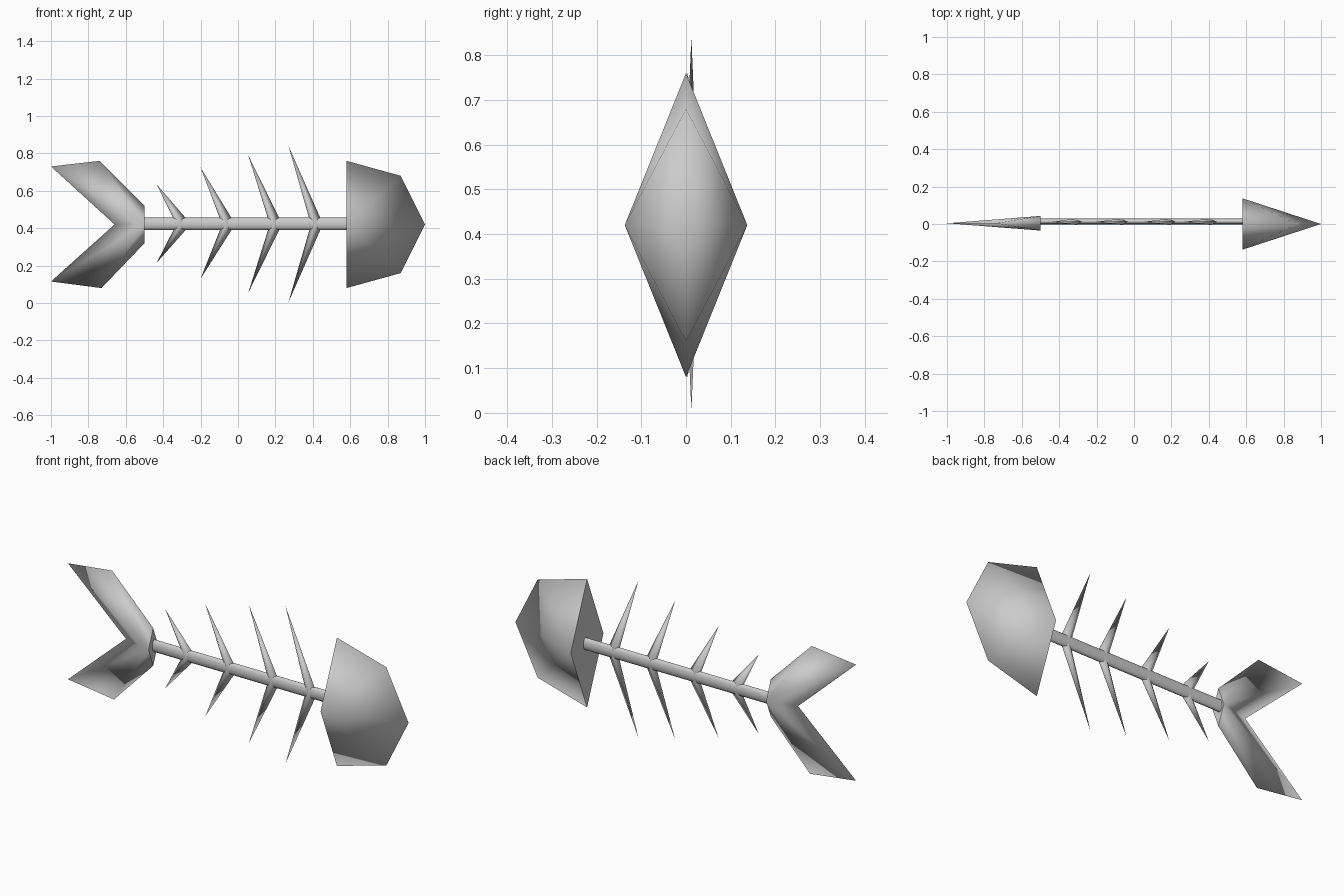
import bpy, bmesh, math
from mathutils import Matrix

cube = bpy.data.objects.get("Cube")
if cube:
    bpy.data.objects.remove(cube, do_unlink=True)

BONE = (0.6, 0.6, 0.6, 1)
bone = bpy.data.materials.new("bone grey")
bone.use_nodes = True
bone.diffuse_color = BONE
bone.node_tree.nodes["Principled BSDF"].inputs["Base Color"].default_value = BONE
MID = 0.42  # height of the spine


def finish(bm, name):
    bmesh.ops.recalc_face_normals(bm, faces=bm.faces[:])
    mesh = bpy.data.meshes.new(name)
    bm.to_mesh(mesh)
    bm.free()
    mesh.materials.append(bone)
    obj = bpy.data.objects.new(name, mesh)
    bpy.context.collection.objects.link(obj)
    return obj


def bevelled_plate(name, outline, y, hub_x, half, capped):
    """Thin-edged plate: an outline in x, z fanned to a hub on each side."""
    bm = bmesh.new()
    rim = [bm.verts.new((px, y, pz)) for px, pz in outline]
    hubs = [bm.verts.new((hub_x, y + s * half, MID)) for s in (-1, 1)]
    pairs = list(zip(rim, rim[1:]))
    if not capped:
        pairs.append((rim[-1], rim[0]))
    for hub in hubs:
        for a, b in pairs:
            bm.faces.new((a, b, hub))
    for f in bm.faces:
        f.smooth = True
    if capped:
        cap = bm.faces.new((rim[0], hubs[0], rim[-1], hubs[1]))
        for e in cap.edges:
            e.smooth = False
    return finish(bm, name)


# Head: wedge with a flat diamond back
bevelled_plate("head", [(0.58, 0.76), (0.87, 0.68), (1.0, MID), (0.87, 0.16), (0.58, 0.08)],
               0.0, 0.58, 0.137, True)

# Forked tail with a flat diamond end
bevelled_plate("tail", [(-0.5, 0.52), (-0.74, 0.76), (-1.0, 0.73), (-0.66, MID),
                        (-1.0, 0.115), (-0.73, 0.08), (-0.5, 0.32)],
               0.004, -0.5, 0.039, True)

# Swept ribs, growing towards the head: root x, tip x, upper tip z, lower tip z
ribs = [(0.44, 0.27, 0.84, 0.005), (0.22, 0.055, 0.79, 0.055),
        (-0.035, -0.2, 0.725, 0.13), (-0.28, -0.435, 0.635, 0.215)]
for i, (root, tip, top, low) in enumerate(ribs, 1):
    bevelled_plate(f"rib_pair_{i}", [(tip, top), (root, 0.455), (root, 0.39),
                                     (tip, low), (root - 0.05, MID)],
                   0.012, root - 0.025, 0.018, False)

# Spine: flattened rod from tail to head
bm = bmesh.new()
bmesh.ops.create_cone(bm, cap_ends=True, segments=12, radius1=1, radius2=1, depth=1.1,
                      matrix=Matrix.Rotation(math.pi / 2, 4, 'Y'))
for v in bm.verts:
    v.co.y *= 0.016
    v.co.z *= 0.033
for f in bm.faces:
    f.smooth = len(f.verts) == 4
spine = finish(bm, "spine")
spine.location = (0.04, 0.014, 0.423)
